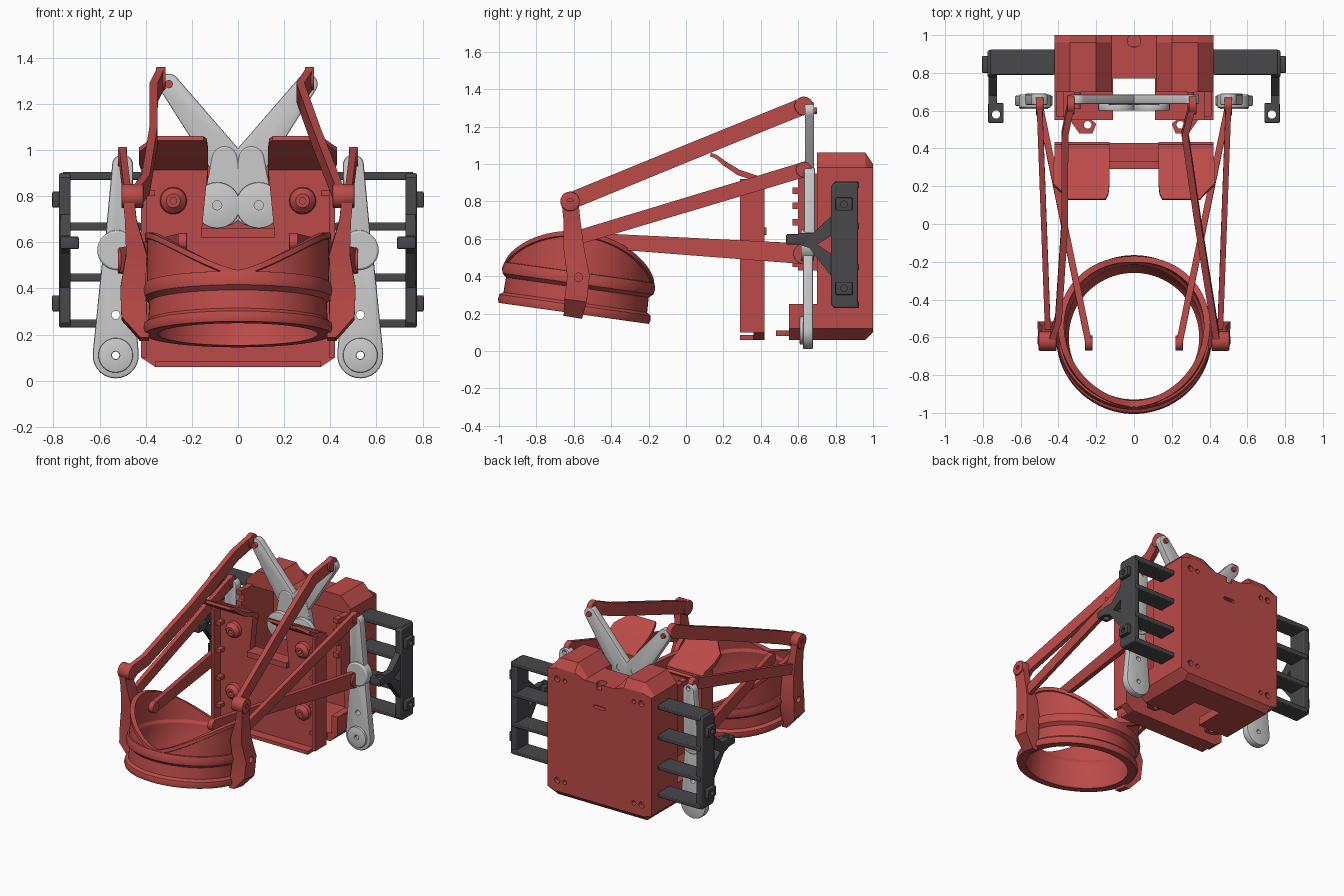
import bpy, bmesh, math
from math import sin, cos, pi, atan2, acos, hypot
from mathutils import Vector, Matrix

if "Cube" in bpy.data.objects:
    bpy.data.objects.remove(bpy.data.objects["Cube"])


def material(name, rgb):
    m = bpy.data.materials.new(name)
    m.diffuse_color = (*rgb, 1)
    m.use_nodes = True
    m.node_tree.nodes["Principled BSDF"].inputs["Base Color"].default_value = m.diffuse_color
    return m


RED = material("red", (0.5, 0.07, 0.065))
DARK = material("charcoal", (0.065, 0.065, 0.07))


def finish(name, bm, mat=None, bevel=0):
    bmesh.ops.recalc_face_normals(bm, faces=bm.faces)
    me = bpy.data.meshes.new(name)
    bm.to_mesh(me)
    bm.free()
    ob = bpy.data.objects.new(name, me)
    bpy.context.collection.objects.link(ob)
    if mat:
        me.materials.append(mat)
    if bevel:
        b = ob.modifiers.new("bevel", 'BEVEL')
        b.width, b.segments, b.limit_method = bevel, 2, 'ANGLE'
        b.angle_limit = math.radians(40)
    return ob


def loft(name, rings, mat=None, bevel=0):
    """Join equal-length closed rings of points and cap both ends."""
    bm = bmesh.new()
    vs = [[bm.verts.new(p) for p in r] for r in rings]
    n = len(vs[0])
    for a, b in zip(vs, vs[1:]):
        for i in range(n):
            bm.faces.new((a[i], a[(i + 1) % n], b[(i + 1) % n], b[i]))
    bm.faces.new(vs[0])
    bm.faces.new(vs[-1][::-1])
    return finish(name, bm, mat, bevel)


def prism(name, pts, axis, a, b, mat=None, bevel=0):
    """Extrude a 2D outline along x (y,z), y (x,z) or z (x,y)."""
    put = {'x': lambda p, d: (d, p[0], p[1]), 'y': lambda p, d: (p[0], d, p[1]),
           'z': lambda p, d: (p[0], p[1], d)}[axis]
    return loft(name, [[put(p, d) for p in pts] for d in (a, b)], mat, bevel)


def box(name, x, y, z, mat=None, bevel=0):
    return prism(name, [(x[0], y[0]), (x[1], y[0]), (x[1], y[1]), (x[0], y[1])], 'z', *z, mat, bevel)


def circle(c, r, n=32):
    return [(c[0] + r * cos(2 * pi * i / n), c[1] + r * sin(2 * pi * i / n)) for i in range(n)]


def capsule(p, r, q, s, n=14):
    """Outline of a tapered link between two circles."""
    f = atan2(q[1] - p[1], q[0] - p[0])
    b = acos((r - s) / hypot(q[0] - p[0], q[1] - p[1]))
    out = []
    for c, rad, a0, a1 in ((p, r, f + b, f + 2 * pi - b), (q, s, f - b, f + b)):
        for i in range(n + 1):
            a = a0 + (a1 - a0) * i / n
            out.append((c[0] + rad * cos(a), c[1] + rad * sin(a)))
    return out


def strap(name, pts, mat=RED, bevel=0):
    """Ribbon through (x, y, z, width, x-thickness) points."""
    rings = []
    for i, (x, y, z, w, t) in enumerate(pts):
        a, b = pts[max(i - 1, 0)], pts[min(i + 1, len(pts) - 1)]
        d = Vector((0, b[1] - a[1], b[2] - a[2])).normalized()
        u = Vector((0, -d.z, d.y)) * w / 2
        c, e = Vector((x, y, z)), Vector((t / 2, 0, 0))
        rings.append([c + u + e, c + u - e, c - u - e, c - u + e])
    return loft(name, rings, mat, bevel)


def cut(ob, cutter):
    m = ob.modifiers.new("cut", 'BOOLEAN')
    m.operation, m.object, m.solver = 'DIFFERENCE', cutter, 'EXACT'
    bpy.context.view_layer.objects.active = ob
    while ob.modifiers:
        bpy.ops.object.modifier_apply(modifier=ob.modifiers[0].name)
    bpy.data.objects.remove(cutter)


def hole(ob, c, r, axis, a, b):
    cut(ob, prism("cutter", circle(c, r, 16), axis, a, b))


# Rear housing: hollow box with raised shoulders and an open centre
half = [(0.36, 0.06), (0.42, 0.12), (0.42, 0.98), (0.34, 1.06), (0.2, 1.06), (0.12, 0.97)]
prof = half + [(-x, z) for x, z in reversed(half)]
housing = loft("housing", [[(x, 0.55, z) for x, z in prof], [(x, 0.96, z) for x, z in prof],
                           [(x, 1.0, min(max(z, 0.1), 1.0)) for x, z in prof]], RED)
cut(housing, box("cutter", (-0.37, 0.37), (0.4, 0.94), (0.12, 0.94)))
cut(housing, box("cutter", (-0.6, 0.6), (0.4, 0.7), (0.25, 1.2)))
cut(housing, box("cutter", (-0.11, 0.11), (0.4, 0.77), (0, 1.2)))
for x in (-0.34, 0.34):
    for z in (0.18, 0.92):
        hole(housing, (x, z), 0.022, 'y', 0.97, 1.1)
        hole(housing, (x * 0.82, z), 0.016, 'y', 0.97, 1.1)
cut(housing, prism("cutter", capsule((-0.035, 0.8), 0.012, (0.035, 0.8), 0.0121), 'y', 0.97, 1.1))
hole(housing, (0, 0.97), 0.035, 'z', 0.93, 1.1)

# Front panel with U notch and rims
half = [(0.36, 0.06), (0.42, 0.1), (0.42, 0.92), (0.13, 0.92), (0.16, 0.62)]
prism("front_panel", half + [(-x, z) for x, z in reversed(half)], 'y', 0.36, 0.42, RED)
box("panel_bottom_rim", (-0.36, 0.36), (0.29, 0.38), (0.06, 0.085), RED)
box("notch_ledge", (-0.16, 0.16), (0.33, 0.43), (0.62, 0.66), RED)

# Ring: lathed band with two flanges, tilted forward
TILT = Matrix.Translation((0, -0.585, 0.31)) @ Matrix.Rotation(math.radians(-8), 4, 'X')
band = [(0.345, -0.11), (0.405, -0.11), (0.412, -0.09), (0.408, -0.065), (0.388, -0.05), (0.385, 0.03),
        (0.408, 0.05), (0.413, 0.08), (0.405, 0.11), (0.375, 0.115), (0.36, 0.09), (0.36, -0.08)]


def revolve(name, profile, n=96):
    bm = bmesh.new()
    rows = []
    for i in range(n):
        a = 2 * pi * i / n
        rows.append([bm.verts.new((r * cos(a), r * sin(a), z)) for r, z in profile(a)])
    k = len(rows[0])
    for i in range(n):
        p, q = rows[i], rows[(i + 1) % n]
        for j in range(k):
            bm.faces.new((p[j], q[j], q[(j + 1) % k], p[(j + 1) % k]))
    bm.transform(TILT)
    return finish(name, bm, RED)


def crown(a):
    h = 0.115 + 0.215 * abs(cos(a)) ** 1.35
    return [(0.372, 0.08), (0.395, 0.08), (0.393, h - 0.03), (0.402, h - 0.025), (0.402, h), (0.37, h)]


revolve("ring_band", lambda a: band)
revolve("ring_crown", crown)

for s, side in ((-1, "left"), (1, "right")):
    def sx(a, b):
        return tuple(sorted((s * a, s * b)))

    # Housing foot tab and side stubs
    tab = prism("foot_tab_" + side, [(s * x, y) for x, y in
                ((0.36, 0.58), (0.28, 0.6), (0.2, 0.53), (0.22, 0.48), (0.29, 0.48))], 'z', 0.08, 0.11, RED)
    hole(tab, (s * 0.245, 0.525), 0.02, 'z', 0, 0.3)
    box("side_stub_" + side, sx(0.37, 0.41), (0.6, 0.75), (0.43, 0.95), RED)
    for z in (0.45, 0.67, 0.76, 0.84, 0.92):
        box("side_peg_" + side, sx(0.37, 0.41), (0.57, 0.62), (z, z + 0.035), RED)

    # Panel side rim, pegs, bosses and tilted flap
    box("panel_rim_" + side, sx(0.395, 0.42), (0.29, 0.38), (0.1, 0.92), RED)
    for z in (0.2, 0.4, 0.6, 0.8):
        box("panel_peg_" + side, sx(0.36, 0.4), (0.31, 0.37), (z, z + 0.025), RED)
    for z in (0.78, 0.33):
        boss = loft("panel_boss_" + side, [[(x, y, zz) for x, zz in circle((s * 0.28, z), r)]
                    for y, r in ((0.37, 0.06), (0.335, 0.055), (0.31, 0.03))], RED)
        hole(boss, (s * 0.28, z), 0.014, 'y', 0.2, 0.36)
    strap("panel_flap_" + side, [(s * 0.275, 0.425, 0.88, 0.03, 0.29), (s * 0.275, 0.37, 0.925, 0.03, 0.29),
          (s * 0.28, 0.28, 0.955, 0.03, 0.3), (s * 0.28, 0.21, 1.0, 0.025, 0.3),
          (s * 0.255, 0.16, 1.04, 0.02, 0.24), (s * 0.25, 0.13, 1.05, 0.02, 0.2)])

    # Dark side bracket: shelves, outer plate, bosses and forward arm
    for z in (0.23, 0.43, 0.65, 0.87):
        box("bracket_shelf_" + side, sx(0.42, 0.76), (0.79, 0.925), (z, z + 0.035), DARK, 0.006)
    plate = prism("bracket_plate_" + side, [(0.775, 0.25), (0.79, 0.23), (0.92, 0.23), (0.92, 0.9),
                  (0.79, 0.9), (0.775, 0.88)], 'x', s * 0.725, s * 0.775, DARK, 0.008)
    for z in (0.335, 0.785):
        b = box("bracket_boss_" + side, sx(0.77, 0.805), (0.8, 0.89), (z - 0.035, z + 0.035), DARK, 0.006)
        hole(b, (0.845, z), 0.018, 'x', s * 0.78, s * 0.9)
    arm = prism("bracket_arm_" + side, [(0.785, 0.73), (0.68, 0.63), (0.6, 0.63), (0.6, 0.57), (0.66, 0.55),
                (0.785, 0.39)], 'x', s * 0.725, s * 0.77, DARK)
    cut(arm, prism("cutter", [(0.775, 0.615), (0.7, 0.57), (0.775, 0.52)], 'x', s * 0.6, s * 0.9))
    eye = box("bracket_eye_" + side, sx(0.69, 0.772), (0.535, 0.64), (0.57, 0.625), DARK, 0.006)
    hole(eye, (s * 0.73, 0.58), 0.022, 'z', 0.4, 0.8)

    # Grey side lever: lower and upper links, hub, foot disc
    top, hub, foot = (s * 0.5, 0.935), (s * 0.52, 0.56), (s * 0.53, 0.11)
    low = prism("lever_lower_" + side, capsule(foot, 0.1, (s * 0.525, 0.6), 0.055), 'y', 0.625, 0.68, None, 0.008)
    hole(low, foot, 0.016, 'y', 0.5, 0.8)
    hole(low, (s * 0.53, 0.285), 0.018, 'y', 0.5, 0.8)
    up = prism("lever_upper_" + side, capsule(hub, 0.06, top, 0.045), 'y', 0.63, 0.69, None, 0.008)
    hole(up, (s * 0.5, 0.955), 0.016, 'y', 0.5, 0.8)
    prism("lever_hub_" + side, circle((s * 0.525, 0.565), 0.085), 'y', 0.615, 0.685, None, 0.008)
    cap = prism("lever_foot_cap_" + side, circle(foot, 0.075), 'y', 0.608, 0.63, None, 0.005)
    hole(cap, foot, 0.018, 'y', 0.5, 0.7)

    # Grey centre crank: raised arm, lower link and hub disc
    tip, elbow = (s * 0.3, 1.285), (s * 0.058, 0.96)
    v = prism("crank_arm_" + side, capsule(elbow, 0.075, tip, 0.045), 'y', 0.635, 0.685, None, 0.006)
    hole(v, elbow, 0.025, 'y', 0.5, 0.8)
    prism("crank_link_" + side, capsule((s * 0.06, 0.76), 0.09, elbow, 0.055), 'y', 0.63, 0.68, None, 0.006)
    d = prism("crank_hub_" + side, circle((s * 0.09, 0.76), 0.1), 'y', 0.6, 0.64, None, 0.006)
    hole(d, (s * 0.09, 0.76), 0.02, 'y', 0.5, 0.8)

    # Red arms: upper (bent), middle and lower
    bend = ((0.335, 0.365, 0.367, 0.40), (0.31, 0.27, 0.34, 0.42))[s > 0]
    path = [(s * x, y, z, 0.09, 0.035) for x, y, z in zip(bend, (0.63, 0.48, 0.0, -0.5), (1.31, 1.25, 1.055, 0.85))]
    strap("upper_arm_" + side, path + [(s * 0.44, -0.62, 0.8, 0.09, 0.035)])
    strap("middle_arm_" + side, [(s * 0.5, 0.63, 0.97, 0.08, 0.03), (s * 0.455, -0.6, 0.6, 0.075, 0.03)])
    strap("lower_arm_" + side, [(s * 0.5, 0.63, 0.52, 0.11, 0.035), (s * 0.24, -0.63, 0.6, 0.075, 0.035)])
    for x, y, z, r in ((bend[0], 0.63, 1.31, 0.05), (0.5, 0.63, 0.97, 0.042), (0.455, -0.6, 0.6, 0.04),
                       (0.24, -0.63, 0.6, 0.04), (0.5, 0.63, 0.52, 0.055)):
        prism("arm_end_" + side, circle((y, z), r), 'x', s * (x - 0.02), s * (x + 0.02), RED, 0.004)
    prism("arm_pin_" + side, circle(tip, 0.018, 16), 'y', 0.61, 0.7, RED)

    # Ring side post with pivot knob and bottom lug
    post = strap("ring_post_" + side, [(s * 0.405, -0.605, 0.18, 0.1, 0.04), (s * 0.45, -0.59, 0.27, 0.12, 0.11),
                 (s * 0.455, -0.575, 0.4, 0.12, 0.11), (s * 0.44, -0.6, 0.55, 0.11, 0.09),
                 (s * 0.465, -0.61, 0.7, 0.09, 0.05), (s * 0.475, -0.62, 0.8, 0.09, 0.05)], RED)
    hole(post, (-0.575, 0.395), 0.022, 'x', s * 0.47, s * 0.6)
    knob = prism("post_knob_" + side, circle((-0.62, 0.8), 0.052), 'x', s * 0.41, s * 0.505, RED, 0.006)
    hole(knob, (-0.62, 0.8), 0.016, 'x', s * 0.47, s * 0.6)

# Smooth curved surfaces, keep hard edges
for ob in bpy.context.scene.objects:
    ob.select_set(ob.type == 'MESH')
bpy.context.view_layer.objects.active = housing
bpy.ops.object.shade_smooth_by_angle(angle=math.radians(30))
